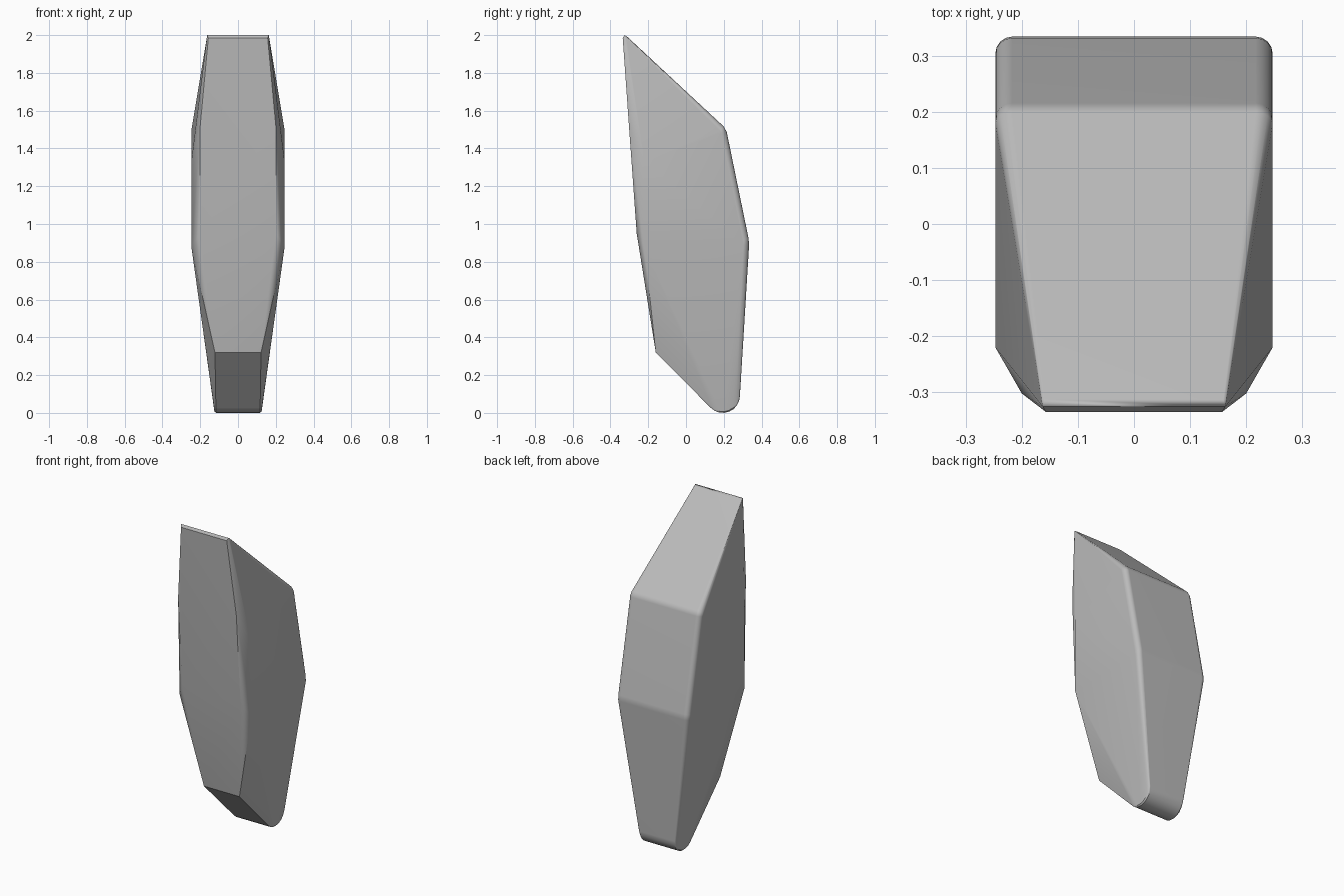
import bpy, bmesh, math
from mathutils import Vector

cube = bpy.data.objects.get("Cube")
if cube:
    bpy.data.objects.remove(cube, do_unlink=True)

grey = bpy.data.materials.new("stone_grey")
grey.use_nodes = True
colour = (0.5, 0.5, 0.5, 1)
grey.diffuse_color = colour
grey.node_tree.nodes["Principled BSDF"].inputs["Base Color"].default_value = colour

points = []


def add(x, y, z):
    """Add a point and its mirror image."""
    points.extend([(x, y, z), (-x, y, z)])


def rounded_corner(half_width, spot, normal, radius, steps=4):
    """Quarter-round corner between the side and a back facet."""
    for i in range(steps + 1):
        t = math.pi / 2 * i / steps
        p = spot - normal * radius * (1 - math.sin(t))
        add(half_width - radius * (1 - math.cos(t)), p.x, p.y)


# Back facets: half width, (y, z), corner radius, from tip to foot
back = [
    (0.165, Vector((-0.315, 1.995)), 0.006),
    (0.247, Vector((0.212, 1.505)), 0.03),
    (0.247, Vector((0.335, 0.905)), 0.03),
    (0.127, Vector((0.285, 0.085)), 0.008),
]
for (wa, a, ra), (wb, b, rb) in zip(back, back[1:]):
    along = (b - a).normalized()
    normal = Vector((-along.y, along.x))
    inset = along * 0.018
    rounded_corner(wa, a + (inset if ra > 0.01 else along * 0.004), normal, ra)
    rounded_corner(wb, b - (inset if rb > 0.01 else along * 0.004), normal, rb)

# Blunt tip
add(0.163, -0.325, 2.0)
add(0.157, -0.335, 1.985)

# Front face and its chamfered sides
add(0.2, -0.302, 1.52)
add(0.2, -0.261, 0.95)
add(0.247, -0.22, 1.33)
add(0.247, -0.22, 0.88)
add(0.122, -0.16, 0.32)

# Rounded foot
for i in range(9):
    t = math.radians(135 * i / 8)
    c, s = math.cos(t), math.sin(t)
    add(0.125, 0.195 + 0.083 * c, 0.09 - 0.083 * s)
    add(0.117, 0.195 + 0.09 * c, 0.09 - 0.09 * s)

# Skin the points into one convex block
bm = bmesh.new()
for p in points:
    bm.verts.new(p)
hull = bmesh.ops.convex_hull(bm, input=bm.verts[:], use_existing_faces=False)
spare = {g for key in ("geom_interior", "geom_unused") for g in hull[key]
         if isinstance(g, bmesh.types.BMVert)}
bmesh.ops.delete(bm, geom=list(spare), context='VERTS')
bmesh.ops.dissolve_limit(bm, angle_limit=math.radians(0.7),
                         verts=bm.verts[:], edges=bm.edges[:])
bmesh.ops.recalc_face_normals(bm, faces=bm.faces[:])

mesh = bpy.data.meshes.new("faceted_block")
bm.to_mesh(mesh)
bm.free()
mesh.materials.append(grey)
block = bpy.data.objects.new("faceted_block", mesh)
bpy.context.collection.objects.link(block)

# Soft narrow edges with flat broad facets
bpy.ops.object.select_all(action='DESELECT')
block.select_set(True)
bpy.context.view_layer.objects.active = block
bpy.ops.object.shade_smooth_by_angle(angle=math.radians(35))
weighted = block.modifiers.new("flat_facets", 'WEIGHTED_NORMAL')
weighted.keep_sharp = True
